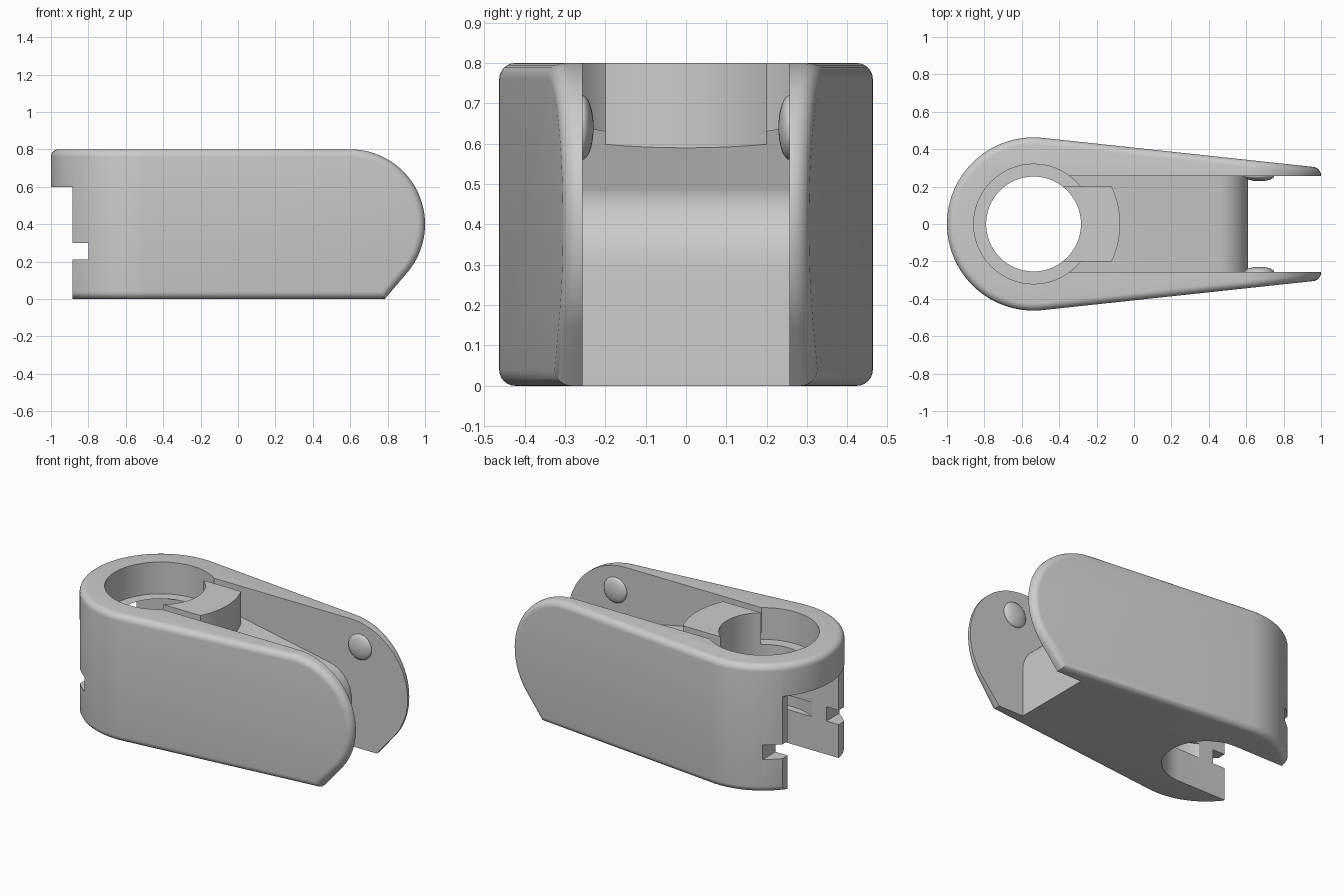
import bpy, bmesh, math

cube = bpy.data.objects.get("Cube")
if cube:
    bpy.data.objects.remove(cube, do_unlink=True)

CX, R, HALF = -0.537, 0.463, 0.257   # head centre, head radius, half gap
H = 0.8

grey = bpy.data.materials.new("plain grey")
grey.use_nodes = True
colour = (0.6, 0.6, 0.6, 1)
grey.diffuse_color = colour
grey.node_tree.nodes["Principled BSDF"].inputs["Base Color"].default_value = colour


def arc(cx, cy, r, start, end, n):
    """Points along an arc, angles in degrees."""
    angles = [math.radians(start + (end - start) * i / n) for i in range(n + 1)]
    return [(cx + r * math.cos(a), cy + r * math.sin(a)) for a in angles]


def prism(name, outline, low, high, axis="z"):
    """Extrude an outline along z, or an x-z outline along y."""
    bm = bmesh.new()
    place = (lambda u, v: (u, v, low)) if axis == "z" else (lambda u, v: (u, low, v))
    face = bm.faces.new([bm.verts.new(place(u, v)) for u, v in outline])
    moved = bmesh.ops.extrude_face_region(bm, geom=[face])["geom"]
    step = (0, 0, high - low) if axis == "z" else (0, high - low, 0)
    bmesh.ops.translate(bm, vec=step, verts=[g for g in moved if isinstance(g, bmesh.types.BMVert)])
    bmesh.ops.recalc_face_normals(bm, faces=bm.faces)
    mesh = bpy.data.meshes.new(name)
    bm.to_mesh(mesh)
    bm.free()
    mesh.materials.append(grey)
    obj = bpy.data.objects.new(name, mesh)
    bpy.context.collection.objects.link(obj)
    return obj


def box(name, x0, x1, half_y, z0, z1):
    return prism(name, [(x0, -half_y), (x1, -half_y), (x1, half_y), (x0, half_y)], z0, z1)


def disc(name, r, z0, z1):
    return prism(name, arc(CX, 0, r, 0, 360, 96)[:-1], z0, z1)


def apply(obj, mod):
    bpy.context.view_layer.objects.active = obj
    bpy.ops.object.modifier_apply(modifier=mod.name)


def combine(obj, tool, operation="DIFFERENCE"):
    mod = obj.modifiers.new("combine", "BOOLEAN")
    mod.operation, mod.solver, mod.object = operation, "EXACT", tool
    apply(obj, mod)
    bpy.data.objects.remove(tool, do_unlink=True)


def smooth(obj):
    bpy.ops.object.select_all(action="DESELECT")
    obj.select_set(True)
    bpy.context.view_layer.objects.active = obj
    bpy.ops.object.shade_smooth_by_angle(angle=math.radians(28))


# Teardrop plan trimmed by the rounded side profile, with a soft rim
tip = 0.3
plan = arc(CX, 0, R, 84.5, 275.5, 64) + [(1.1, -tip + 0.01), (1.1, tip - 0.01)]
body = prism("body", plan, -0.1, 0.9)
side = [(-1.2, 0), (0.785, 0)] + arc(0.6, 0.4, 0.4, -42, 90, 40) + [(-1.2, H)]
combine(body, prism("side_profile", side, -0.6, 0.6, "y"), "INTERSECT")
rim = body.modifiers.new("rim", "BEVEL")
rim.width, rim.segments = 0.04, 6
rim.limit_method, rim.angle_limit = "ANGLE", math.radians(60)
apply(body, rim)

# Gap between the arms, above the sloping floor
channel = [(CX, 0.68)] + arc(0.42, 0.3, 0.19, 79, 0, 16)
channel += [(0.61, -0.1), (1.2, -0.1), (1.2, 0.9), (CX, 0.9)]
combine(body, prism("channel_cutter", channel, -HALF, HALF, "y"))

# Stepped bore through the head, open slot below the ring
combine(body, disc("ring_bore_cutter", 0.32, 0.6, 0.9))
combine(body, disc("lower_bore_cutter", 0.2535, -0.1, 0.65))
combine(body, box("slot_cutter", -1.2, CX, 0.2535, -0.1, 0.6))
combine(body, box("end_cutter", -1.2, -0.885, 0.6, -0.1, 0.6))

# Retaining notch and inner groove
combine(body, box("notch_cutter", -1.2, -0.8, 0.6, 0.21, 0.3))
combine(body, disc("groove_cutter", 0.3, 0.21, 0.3))
smooth(body)

# Curved stop block behind the bore
inner = math.degrees(math.asin(0.2 / 0.2535))
outer = math.degrees(math.asin(0.2 / R))
block = prism("stop_block",
              arc(CX, 0, 0.2535, inner, -inner, 24) + arc(CX, 0, R, -outer, outer, 24),
              0.56, H)
smooth(block)

# Domed detents inside the arms
for name, s in (("left_detent", 1), ("right_detent", -1)):
    bpy.ops.mesh.primitive_uv_sphere_add(segments=32, ring_count=16, location=(0.67, s * HALF, 0.64))
    detent = bpy.context.object
    detent.name = name
    detent.scale = (0.08, 0.028, 0.08)
    bpy.ops.object.transform_apply(location=False, rotation=False, scale=True)
    detent.data.materials.append(grey)
    smooth(detent)
